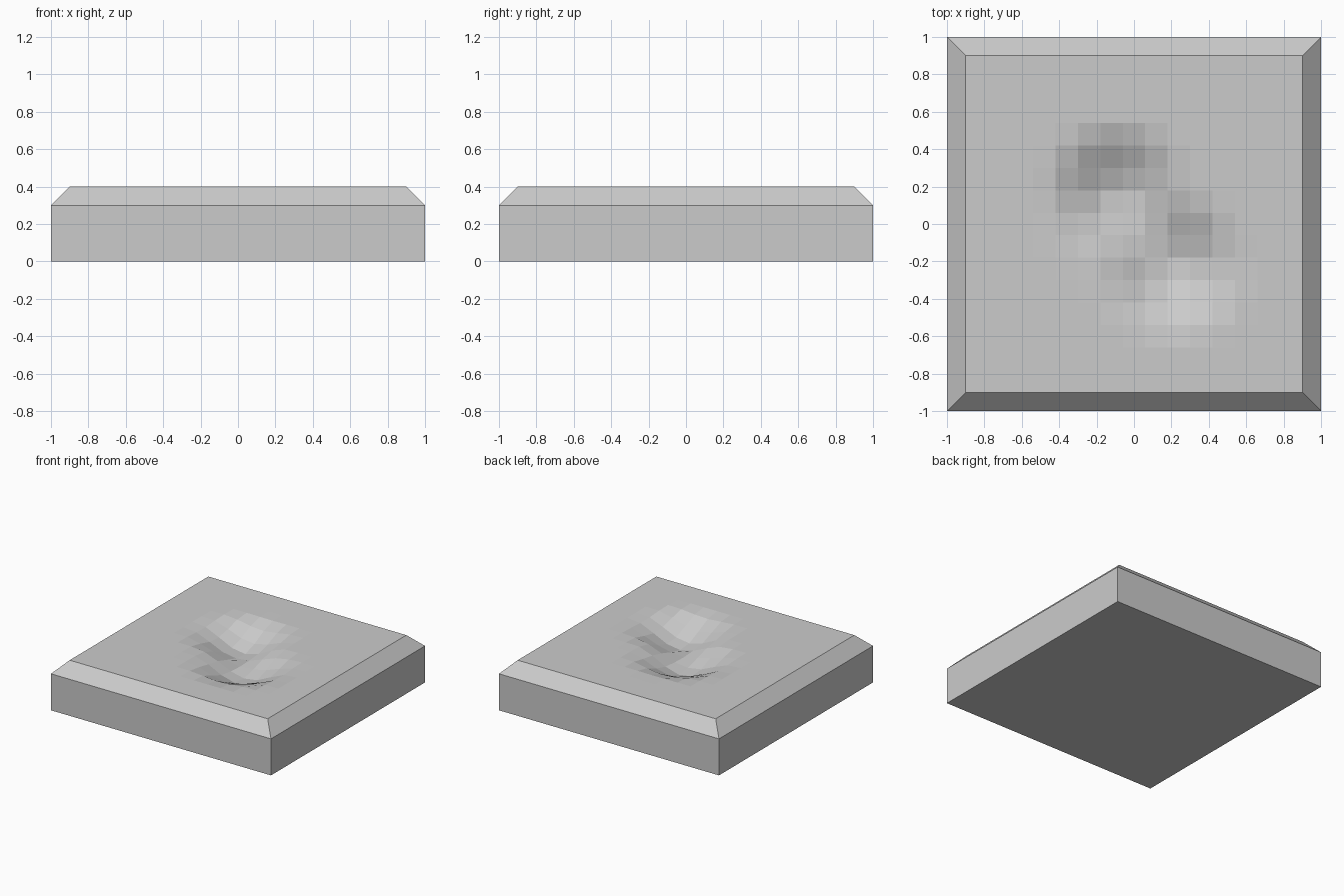
import bpy, bmesh, math

if "Cube" in bpy.data.objects:
    bpy.data.objects.remove(bpy.data.objects["Cube"])

GRID = 15          # cells across the top face
TOP, RIM = 0.4, 0.3
HALF, INNER = 1.0, 0.9
DENTS = [(-0.08, 0.15), (0.20, -0.22)]   # overlapping round hollows
RADIUS, DEPTH = 0.42, 0.14


def top_height(x, y):
    z = TOP
    for cx, cy in DENTS:
        r = math.hypot(x - cx, y - cy)
        if r < RADIUS:
            z -= DEPTH * 0.5 * (1 + math.cos(math.pi * r / RADIUS))
    return z


bm = bmesh.new()

# Dented top surface
bmesh.ops.create_grid(bm, x_segments=GRID, y_segments=GRID, size=INNER)
for v in bm.verts:
    v.co.z = top_height(v.co.x, v.co.y)


# Chamfer and side walls: extrude the border outward, then down
def extrude_border(scale, z):
    edges = [e for e in bm.edges if e.is_boundary]
    new = bmesh.ops.extrude_edge_only(bm, edges=edges)["geom"]
    for v in new:
        if isinstance(v, bmesh.types.BMVert):
            v.co.x *= scale
            v.co.y *= scale
            v.co.z = z


extrude_border(HALF / INNER, RIM)
extrude_border(1, 0)

# Flat underside
bmesh.ops.contextual_create(bm, geom=[e for e in bm.edges if e.is_boundary])
bmesh.ops.recalc_face_normals(bm, faces=bm.faces)

mesh = bpy.data.meshes.new("dented_slab")
bm.to_mesh(mesh)
bm.free()
slab = bpy.data.objects.new("dented_slab", mesh)
bpy.context.collection.objects.link(slab)
